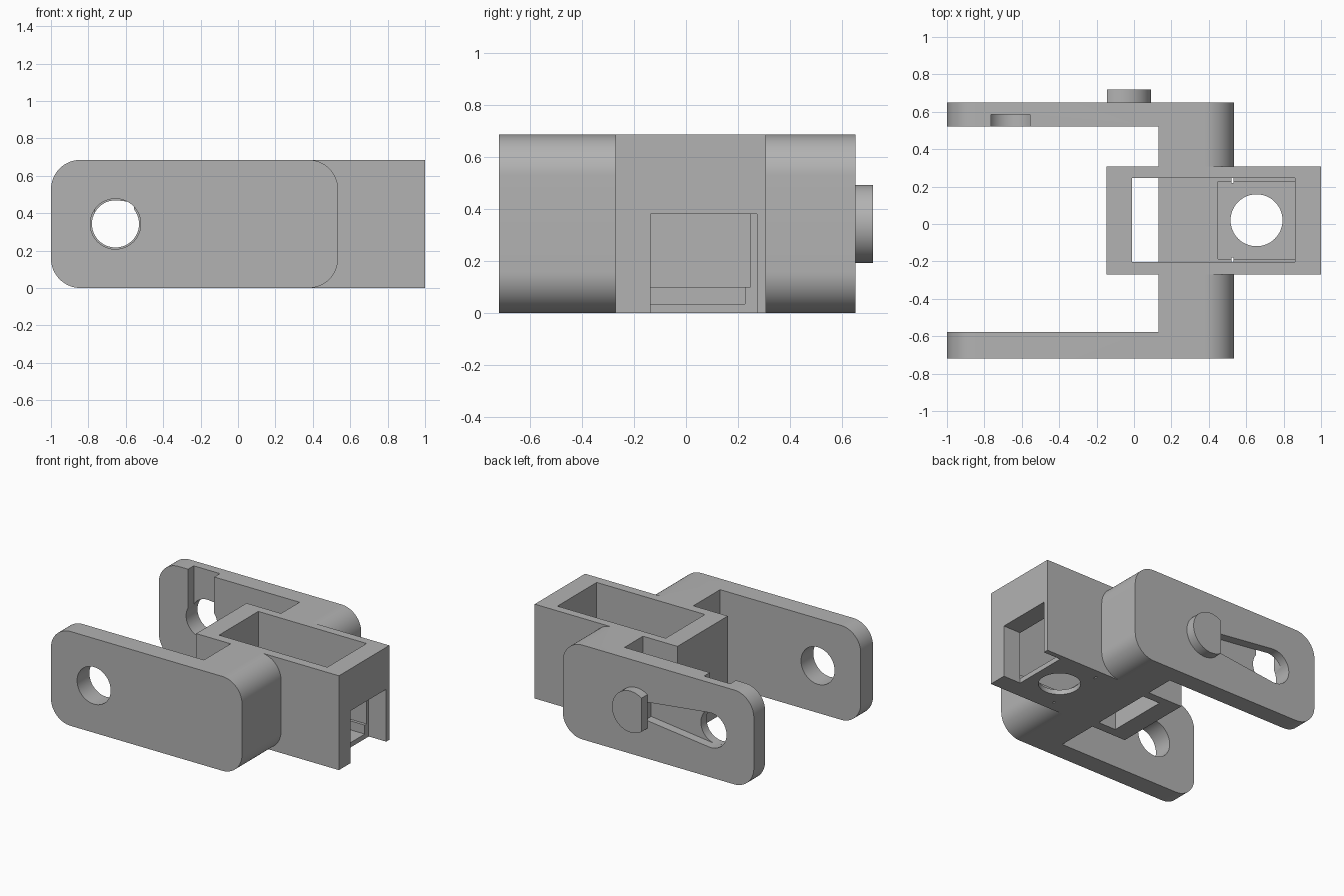
import bpy, bmesh, math
from mathutils import Vector

if "Cube" in bpy.data.objects:
    bpy.data.objects.remove(bpy.data.objects["Cube"])

H = 0.685      # overall height
ZC = 0.3425    # height of the pivot axis

grey = bpy.data.materials.new("mid grey")
grey.diffuse_color = (0.45, 0.45, 0.45, 1)
grey.use_nodes = True
grey.node_tree.nodes["Principled BSDF"].inputs["Base Color"].default_value = grey.diffuse_color


def prism(name, pts, lo, hi, axis="y"):
    """Extrude a closed outline: (x, z) along y, or (x, y) along z."""
    put = (lambda p, d: (p[0], d, p[1])) if axis == "y" else (lambda p, d: (p[0], p[1], d))
    bm = bmesh.new()
    face = bm.faces.new([bm.verts.new(put(p, lo)) for p in pts])
    ext = bmesh.ops.extrude_face_region(bm, geom=[face])
    step = Vector(put((0, 0), hi - lo))
    bmesh.ops.translate(bm, vec=step, verts=[v for v in ext["geom"] if isinstance(v, bmesh.types.BMVert)])
    bmesh.ops.recalc_face_normals(bm, faces=bm.faces[:])
    mesh = bpy.data.meshes.new(name)
    bm.to_mesh(mesh)
    bm.free()
    mesh.materials.append(grey)
    ob = bpy.data.objects.new(name, mesh)
    bpy.context.collection.objects.link(ob)
    return ob


def block(name, x0, x1, y0, y1, z0, z1):
    return prism(name, [(x0, y0), (x1, y0), (x1, y1), (x0, y1)], z0, z1, "z")


def arc(cx, cy, r, a0, a1, n):
    return [(cx + r * math.cos(math.radians(a0 + (a1 - a0) * i / n)),
             cy + r * math.sin(math.radians(a0 + (a1 - a0) * i / n))) for i in range(n + 1)]


def circle(cx, cy, r, n=48):
    return arc(cx, cy, r, 0, 360, n)[:-1]


def combine(target, other, op="DIFFERENCE"):
    mod = target.modifiers.new("combine", "BOOLEAN")
    mod.operation, mod.solver, mod.object = op, "EXACT", other
    bpy.context.view_layer.objects.active = target
    bpy.ops.object.modifier_apply(modifier=mod.name)
    bpy.data.objects.remove(other, do_unlink=True)


# fork: rounded block hollowed to two arms and a crossbar
R = 0.158
outline = (arc(0.535 - R, R, R, -90, 0, 16) + arc(0.535 - R, H - R, R, 0, 90, 16)
           + arc(-1 + R, H - R, R, 90, 180, 16) + arc(-1 + R, R, R, 180, 270, 16))
body = prism("fork_bracket", outline, -0.718, 0.65)
combine(body, block("gap", -1.2, 0.13, -0.577, 0.52, -0.2, 1))

# pivot holes in both arms
combine(body, prism("front_hole", circle(-0.655, ZC, 0.135), -0.9, -0.4))
combine(body, prism("back_hole", circle(-0.655, ZC, 0.126), 0.4, 0.9))

# drop-in slot on the inner face of the back arm
combine(body, block("slot", -0.765, -0.555, 0.45, 0.585, ZC, 0.9))

# tapering groove on the outer face of the back arm
groove = arc(-0.655, ZC, 0.126, 83, 277, 24) + [(-0.13, ZC - 0.065), (-0.13, ZC + 0.065)]
combine(body, prism("groove", groove, 0.585, 0.8))

# box socket through the crossbar
combine(body, block("socket", -0.147, 1, -0.27, 0.308, 0, H), "UNION")
combine(body, block("cavity", -0.01, 0.86, -0.203, 0.247, 0.1, 0.9))
combine(body, block("floor_opening", -0.01, 0.13, -0.203, 0.247, -0.2, 0.3))
combine(body, block("floor_pocket", 0.45, 0.86, -0.187, 0.226, 0.035, 0.3))
combine(body, prism("floor_hole", circle(0.655, 0.02, 0.139), -0.2, 0.2, "z"))
combine(body, block("end_opening", 0.86, 1.2, -0.137, 0.272, -0.2, 0.38))
for y0, y1 in ((-0.203, -0.18), (0.22, 0.247)):      # small side slits in the floor
    combine(body, block("slit", 0.52, 0.532, y0, y1, -0.2, 0.3))

# D-shaped stop on the outer face of the back arm
half = math.degrees(math.acos(-0.087 / 0.15))
stop = prism("stop_boss", arc(-0.058, ZC, 0.15, -half, half, 36), 0.648, 0.718)

for ob in (body, stop):
    bpy.ops.object.select_all(action="DESELECT")
    ob.select_set(True)
    bpy.context.view_layer.objects.active = ob
    bpy.ops.object.shade_smooth_by_angle(angle=math.radians(30))
